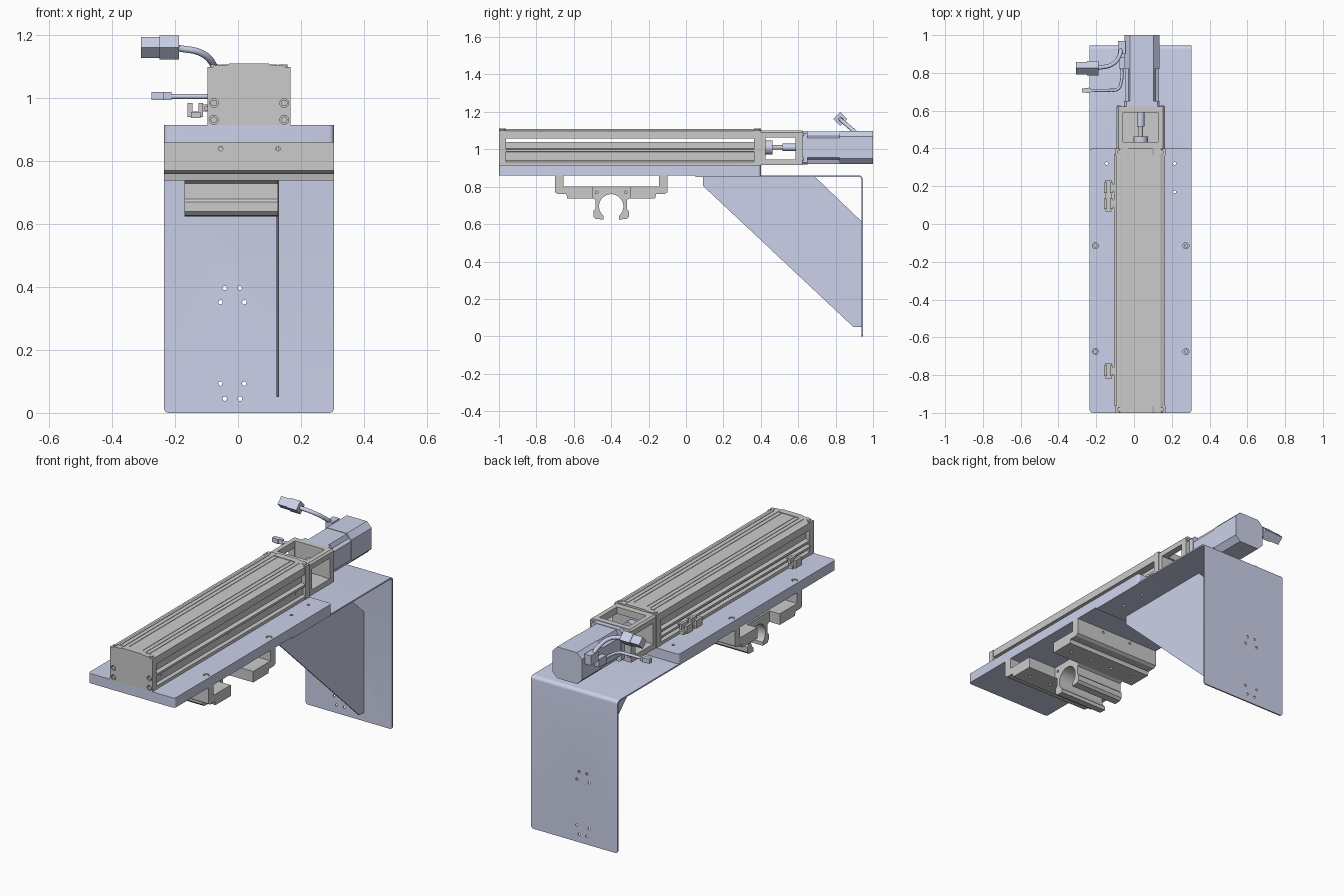
import bpy, bmesh, math
from mathutils import Vector, Matrix

if "Cube" in bpy.data.objects:
    bpy.data.objects.remove(bpy.data.objects["Cube"])

BLUE = bpy.data.materials.new("pale_blue")
BLUE.diffuse_color = (0.60, 0.64, 0.82, 1)
BLUE.use_nodes = True
BLUE.node_tree.nodes["Principled BSDF"].inputs["Base Color"].default_value = BLUE.diffuse_color
CX = 0.035                       # centre line of the actuator
AXES = {'x': lambda a, b, t: (t, a, b), 'y': lambda a, b, t: (a, t, b), 'z': lambda a, b, t: (a, b, t)}


def finish(name, bm, mat=None):
    bmesh.ops.recalc_face_normals(bm, faces=bm.faces)
    me = bpy.data.meshes.new(name)
    bm.to_mesh(me)
    bm.free()
    ob = bpy.data.objects.new(name, me)
    bpy.context.collection.objects.link(ob)
    if mat:
        me.materials.append(mat)
    return ob


def prism(name, pts, axis, t0, t1, mat=None):
    """Extrude a closed 2D profile along an axis."""
    bm = bmesh.new()
    f = bm.faces.new([bm.verts.new(AXES[axis](a, b, t0)) for a, b in pts])
    r = bmesh.ops.extrude_face_region(bm, geom=[f])
    d = Vector(AXES[axis](0, 0, t1 - t0))
    bmesh.ops.translate(bm, verts=[v for v in r['geom'] if isinstance(v, bmesh.types.BMVert)], vec=d)
    return finish(name, bm, mat)


def rect(a0, a1, b0, b1, r=0.0, seg=1):
    """Rectangle profile with chamfered (seg=1) or rounded corners."""
    if r == 0:
        return [(a0, b0), (a1, b0), (a1, b1), (a0, b1)]
    out = []
    for k, (ca, cb) in enumerate([(a1 - r, b1 - r), (a0 + r, b1 - r), (a0 + r, b0 + r), (a1 - r, b0 + r)]):
        for i in range(seg + 1):
            t = math.pi / 2 * (k + i / seg)
            out.append((ca + r * math.cos(t), cb + r * math.sin(t)))
    return out


def box(name, x0, x1, y0, y1, z0, z1, mat=None):
    return prism(name, rect(x0, x1, y0, y1), 'z', z0, z1, mat)


def cyl(name, axis, a, b, t0, t1, r, mat=None, n=24):
    pts = [(a + r * math.cos(2 * math.pi * i / n), b + r * math.sin(2 * math.pi * i / n)) for i in range(n)]
    return prism(name, pts, axis, t0, t1, mat)


def cut(ob, *cutters):
    for c in cutters:
        m = ob.modifiers.new("cut", 'BOOLEAN')
        m.operation, m.solver, m.object = 'DIFFERENCE', 'EXACT', c
        bpy.context.view_layer.objects.active = ob
        bpy.ops.object.modifier_apply(modifier=m.name)
        bpy.data.objects.remove(c)


def sym(half, c=CX):
    """Mirror a half profile of (offset, height) about a centre line."""
    return [(c + d, h) for d, h in half] + [(c - d, h) for d, h in reversed(half)]


def cable(name, pts, r):
    cu = bpy.data.curves.new(name, 'CURVE')
    cu.dimensions, cu.bevel_depth, cu.bevel_resolution, cu.use_fill_caps = '3D', r, 3, True
    sp = cu.splines.new('BEZIER')
    sp.bezier_points.add(len(pts) - 1)
    for p, co in zip(sp.bezier_points, pts):
        p.co = co
        p.handle_left_type = p.handle_right_type = 'AUTO'
    cu.materials.append(BLUE)
    bpy.context.collection.objects.link(bpy.data.objects.new(name, cu))


# Base plate with bolt holes
plate = prism("base_plate", rect(-0.235, 0.305, -1, 0.40, 0.016, 5), 'z', 0.86, 0.915, BLUE)
small_holes = [(-0.145, 0.32), (0.215, 0.32), (0.215, 0.17)]
cut(plate, *[cyl("c", 'z', x, y, 0.8, 1, 0.008) for x, y in small_holes])
for x in (-0.205, 0.275):
    for y in (-0.675, -0.115):
        cut(plate, cyl("c", 'z', x, y, 0.895, 1, 0.016))
        cyl("plate_bolt", 'z', x, y, 0.89, 0.912, 0.011)

# Folded sheet bracket
bend = lambda r: [(0.925 + r * math.cos(t), 0.84 + r * math.sin(t))
                  for t in [math.pi / 2 * i / 6 for i in range(7)]]
prof = [(0.05, 0.852), (0.05, 0.86)] + bend(0.02)[::-1] + [(0.945, 0), (0.937, 0)] + bend(0.012)
bracket = prism("sheet_bracket", prof, 'x', -0.235, 0.305, BLUE)
bm = bmesh.new()
bm.from_mesh(bracket.data)
low = [e for e in bm.edges if all(v.co.z < 0.001 and (v.co.x < -0.23 or v.co.x > 0.3) for v in e.verts)
       and abs(e.verts[0].co.x - e.verts[1].co.x) < 0.01]
bmesh.ops.bevel(bm, geom=low, offset=0.014, segments=4, profile=0.5, affect='EDGES')
bm.to_mesh(bracket.data)
bm.free()
cut(bracket, *[cyl("c", 'z', x, y, 0.8, 1, 0.008) for x, y in small_holes])
for z_in, z_out in ((0.397, 0.352), (0.045, 0.093)):
    cut(bracket, *[cyl("c", 'y', -0.018 + s * d, z, 0.9, 1, 0.007, n=16)
                   for s in (-1, 1) for d, z in ((0.024, z_in), (0.038, z_out))])
prism("gusset", [(0.09, 0.853), (0.69, 0.853), (0.938, 0.615), (0.938, 0.05), (0.895, 0.05), (0.09, 0.805)],
      'x', 0.123, 0.131, BLUE)

# Cross rails under the plate
for s, nm in ((-1, "front_cross_rail"), (1, "rear_cross_rail")):
    half = [(0.30, 0.86), (0.30, 0.77), (0.285, 0.76), (0.24, 0.76), (0.235, 0.738),
            (0.10, 0.738), (0.10, 0.80), (0.255, 0.80), (0.255, 0.86)]
    rail = prism(nm, [(-0.40 + s * d, z) for d, z in half], 'x', -0.235, 0.305)
    y = -0.40 + s * 0.28
    cut(rail, *[cyl("c", 'y', x, 0.84, y - 0.1, y + 0.1, 0.007, n=16) for x in (-0.055, 0.127)])
    for i in range(4):
        cut(rail, cyl("c", 'z', -0.17 + 0.137 * i, -0.40 + s * 0.17, 0.7, 0.755, 0.008, n=16))

# Round open clamp between the rails
a0, a1 = math.radians(230), math.radians(-50)
arc = [(-0.40 + 0.065 * math.cos(a0 + (a1 - a0) * i / 32), 0.695 + 0.065 * math.sin(a0 + (a1 - a0) * i / 32))
       for i in range(33)]
lip = [(0.10, 0.80), (0.10, 0.738), (0.085, 0.73), (0.085, 0.68), (0.095, 0.67), (0.095, 0.64),
       (0.082, 0.627), (0.042, 0.625)]
clamp = prism("tube_clamp", [(-0.40 - d, z) for d, z in lip] + arc + [(-0.40 + d, z) for d, z in lip[::-1]],
              'x', -0.17, 0.127)
cut(clamp, *[cyl("c", 'x', -0.40 + d, 0.77, 0.09, 0.2, 0.007, n=16) for d in (-0.078, 0.078)])

# Linear actuator: lower rail, cover and end caps
prism("actuator_base", sym([(0.13, 0.915), (0.13, 0.932), (0.115, 0.94), (0.115, 0.985), (0.13, 0.988),
                            (0.13, 1.0), (0.108, 1.005), (0.108, 1.04)]), 'y', -0.97, 0.37)
cover = [(0.130, 1.057), (0.130, 1.098), (0.118, 1.1), (0.105, 1.108)]
for d in (0.09, 0.065, 0.04):
    cover += [(d + 0.003, 1.108), (d + 0.003, 1.105), (d, 1.105), (d, 1.108)]
prism("actuator_cover", sym(cover), 'y', -0.97, 0.37)
cap = [(0.132, 0.915), (0.132, 1.10), (0.115, 1.10), (0.108, 1.106), (0.07, 1.106), (0.062, 1.111)]
for nm, y0, y1 in (("front_end_cap", -1, -0.963), ("rear_end_cap", 0.363, 0.40)):
    end = prism(nm, sym(cap), 'y', y0, y1)
    for x in (CX - 0.112, CX + 0.112):
        cyl("cap_top_bolt", 'z', x, (y0 + y1) / 2, 1.095, 1.108, 0.011)
        if y0 < 0:
            for z in (0.932, 0.985):
                cut(end, cyl("c", 'y', x, z, -1.1, -0.985, 0.014))
                cyl("cap_front_bolt", 'y', x, z, -0.998, -0.98, 0.010)
for y in (-0.90, -0.30, 0.30):
    cyl("rail_screw", 'x', y, 0.967, CX - 0.118, CX + 0.118, 0.006, n=16)

# Motor mount with side and top windows
mount = prism("motor_mount", sym([(0.128, 0.915), (0.128, 1.09), (0.118, 1.10)]), 'y', 0.40, 0.622)
cut(mount, box("c", -0.3, 0.3, 0.425, 0.585, 0.945, 1.062), box("c", -0.057, 0.127, 0.435, 0.59, 0.945, 1.2))
for x in (CX - 0.115, CX + 0.115):
    for z in (0.95, 1.08):
        cyl("mount_bolt", 'y', x, z, 0.61, 0.628, 0.009, n=16)

# Coupling and shaft
cyl("coupling_hub", 'y', CX, 1.01, 0.42, 0.462, 0.038, BLUE)
cyl("shaft", 'y', CX, 1.01, 0.41, 0.60, 0.012)
cyl("coupling_sleeve", 'y', CX, 1.01, 0.515, 0.595, 0.02, BLUE)

# Motor
prism("motor_flange", rect(-0.052, 0.136, 0.918, 1.097, 0.012), 'y', 0.62, 0.65, BLUE)
prism("motor_body", sym([(0.062, 0.921), (0.072, 0.945), (0.09, 0.955), (0.09, 1.06), (0.072, 1.07),
                         (0.062, 1.094)], 0.042), 'y', 0.65, 0.83, BLUE)
prism("motor_rear_housing", rect(-0.05, 0.134, 0.92, 1.097, 0.03), 'y', 0.82, 1.0, BLUE)
box("signal_socket", -0.078, -0.045, 0.82, 0.885, 0.985, 1.03, BLUE)
box("power_socket", -0.085, -0.045, 0.90, 0.97, 1.03, 1.085, BLUE)

# Cables and plugs
cable("power_cable", [(-0.07, 0.93, 1.07), (-0.075, 0.895, 1.10), (-0.115, 0.845, 1.143), (-0.19, 0.826, 1.16)], 0.011)
cyl("power_plug_front", 'x', 0.825, 1.162, -0.308, -0.245, 0.033, BLUE, 4)
cyl("power_plug_rear", 'x', 0.825, 1.162, -0.25, -0.188, 0.038, BLUE, 4)
cable("signal_cable", [(-0.065, 0.84, 1.006), (-0.068, 0.75, 1.006), (-0.085, 0.715, 1.006),
                       (-0.13, 0.708, 1.006), (-0.215, 0.707, 1.006)], 0.008)
prism("signal_plug", [(-0.275, 0.697), (-0.235, 0.692), (-0.235, 0.697), (-0.212, 0.70), (-0.212, 0.714),
                      (-0.235, 0.717), (-0.235, 0.722), (-0.275, 0.717)], 'z', 0.994, 1.02, BLUE)

# Sensor rail and forked position sensors
box("sensor_rail", -0.106, -0.08, -0.96, 0.37, 0.962, 0.974)
fork = [(-0.16, 0.985), (-0.16, 0.94), (-0.112, 0.94), (-0.112, 0.985), (-0.126, 0.985), (-0.126, 0.958),
        (-0.144, 0.958), (-0.144, 0.985)]
for y in (-0.778, 0.108, 0.192):
    prism("sensor_fork", fork, 'y', y - 0.028, y + 0.028)
    box("sensor_base", -0.15, -0.12, y - 0.042, y + 0.042, 0.938, 0.956)
    box("sensor_arm", -0.118, -0.095, y - 0.018, y + 0.018, 0.958, 0.98)

# Keep flat faces crisp and round walls smooth
for ob in bpy.context.scene.objects:
    ob.select_set(ob.type == 'MESH')
bpy.context.view_layer.objects.active = plate
bpy.ops.object.shade_smooth_by_angle(angle=math.radians(30))
